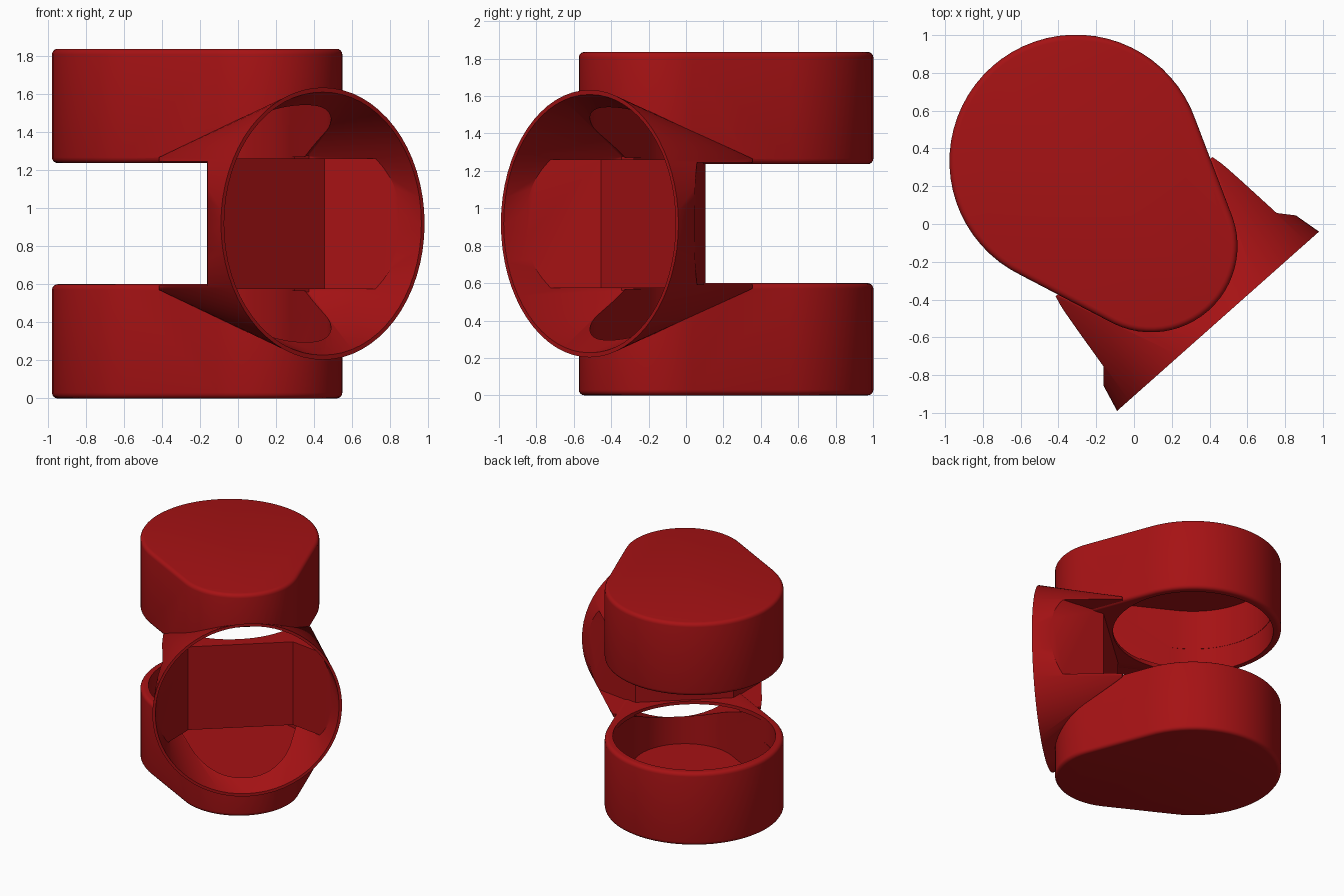
import bpy, bmesh, math
from mathutils import Matrix

if "Cube" in bpy.data.objects:
    bpy.data.objects.remove(bpy.data.objects["Cube"], do_unlink=True)

SEG = 64
MID = 0.918                      # height of the mirror plane between the cups
BACK, FRONT = -1.133, -0.533     # centres of the two arcs of a cup outline

red = bpy.data.materials.new("deep red")
red.use_nodes = True
colour = (0.38, 0.006, 0.007, 1)
red.diffuse_color = colour
red.node_tree.nodes["Principled BSDF"].inputs["Base Color"].default_value = colour


def finish(name, bm):
    bmesh.ops.recalc_face_normals(bm, faces=bm.faces[:])
    mesh = bpy.data.meshes.new(name)
    bm.to_mesh(mesh)
    bm.free()
    obj = bpy.data.objects.new(name, mesh)
    bpy.context.collection.objects.link(obj)
    mesh.materials.append(red)
    return obj


def hull(name, points, bevel=0):
    bm = bmesh.new()
    for p in points:
        bm.verts.new(p)
    bmesh.ops.convex_hull(bm, input=bm.verts[:])
    loose = [v for v in bm.verts if not v.link_faces]
    bmesh.ops.delete(bm, geom=loose, context='VERTS')
    bmesh.ops.dissolve_limit(bm, angle_limit=0.01, verts=bm.verts[:], edges=bm.edges[:])
    if bevel:
        rims = [e for e in bm.edges if abs(e.verts[0].co.z - e.verts[1].co.z) < 1e-4]
        bmesh.ops.bevel(bm, geom=rims, offset=bevel, segments=4, profile=0.5, affect='EDGES')
    return finish(name, bm)


def prism(name, plan, z0, z1):
    bm = bmesh.new()
    face = bm.faces.new([bm.verts.new((x, y, z0)) for x, y in plan])
    top = bmesh.ops.extrude_face_region(bm, geom=[face])
    for v in top["geom"]:
        if isinstance(v, bmesh.types.BMVert):
            v.co.z = z1
    return finish(name, bm)


def circle(r):
    return [(r * math.cos(2 * math.pi * i / SEG), r * math.sin(2 * math.pi * i / SEG))
            for i in range(SEG)]


def cup_points(r_back, r_front, z0, z1):
    return [(c + x, y, z) for c, r in ((BACK, r_back), (FRONT, r_front))
            for x, y in circle(r) for z in (z0, z1)]


def duct_points(x, r, half_width, half_height):
    ring = [(x, a, MID + b) for a, b in circle(r)]
    return ring + [(-0.67, s * half_width, MID + t * half_height)
                   for s in (-1, 1) for t in (-1, 1)]


def gap_plan(x_front, y_front, x_back, y_back):
    side = [(x_back, y_back), (x_front, y_front), (x_front, 1), (-2, 1)]
    return side + [(x, -y) for x, y in reversed(side)]


def combine(target, other, operation):
    mod = target.modifiers.new("combine", 'BOOLEAN')
    mod.operation, mod.solver, mod.object = operation, 'EXACT', other
    bpy.context.view_layer.objects.active = target
    bpy.ops.object.modifier_apply(modifier=mod.name)
    bpy.data.objects.remove(other, do_unlink=True)


# Outer duct, notched between the cups
body = hull("forked_duct", duct_points(0, 0.715, 0.555, 0.348))
combine(body, prism("gap", gap_plan(-0.117, 0.705, -0.5, 0.37), 0.592, 2 * MID - 0.592), 'DIFFERENCE')

# Upper and lower cups
for low, high in ((0, 0.6), (2 * MID - 0.6, 2 * MID)):
    combine(body, hull("cup", cup_points(0.67, 0.457, low, high), 0.03), 'UNION')

# Hollow of the duct, leaving the dividing wall
hollow = hull("hollow", duct_points(0.01, 0.695, 0.5, 0.358))
combine(hollow, prism("divider", gap_plan(-0.09, 0.69, -0.43, 0.395), 0.575, 2 * MID - 0.575), 'DIFFERENCE')
combine(body, hollow, 'DIFFERENCE')

# Hollows of the cups and their round mouths
for low, high in ((0.07, 0.565), (2 * MID - 0.565, 2 * MID - 0.07)):
    combine(body, hull("cup_hollow", cup_points(0.608, 0.397, low, high)), 'DIFFERENCE')
mouth = prism("mouth", [(BACK + x, y) for x, y in circle(0.61)], 0.4, 2 * MID - 0.4)
combine(body, mouth, 'DIFFERENCE')

# Turn into place and shade
body.data.transform(Matrix.Translation((0.445, -0.515, 0)) @ Matrix.Rotation(math.radians(-48.4), 4, 'Z'))
bpy.ops.object.select_all(action='DESELECT')
body.select_set(True)
bpy.context.view_layer.objects.active = body
bpy.ops.object.shade_smooth_by_angle(angle=math.radians(30))
